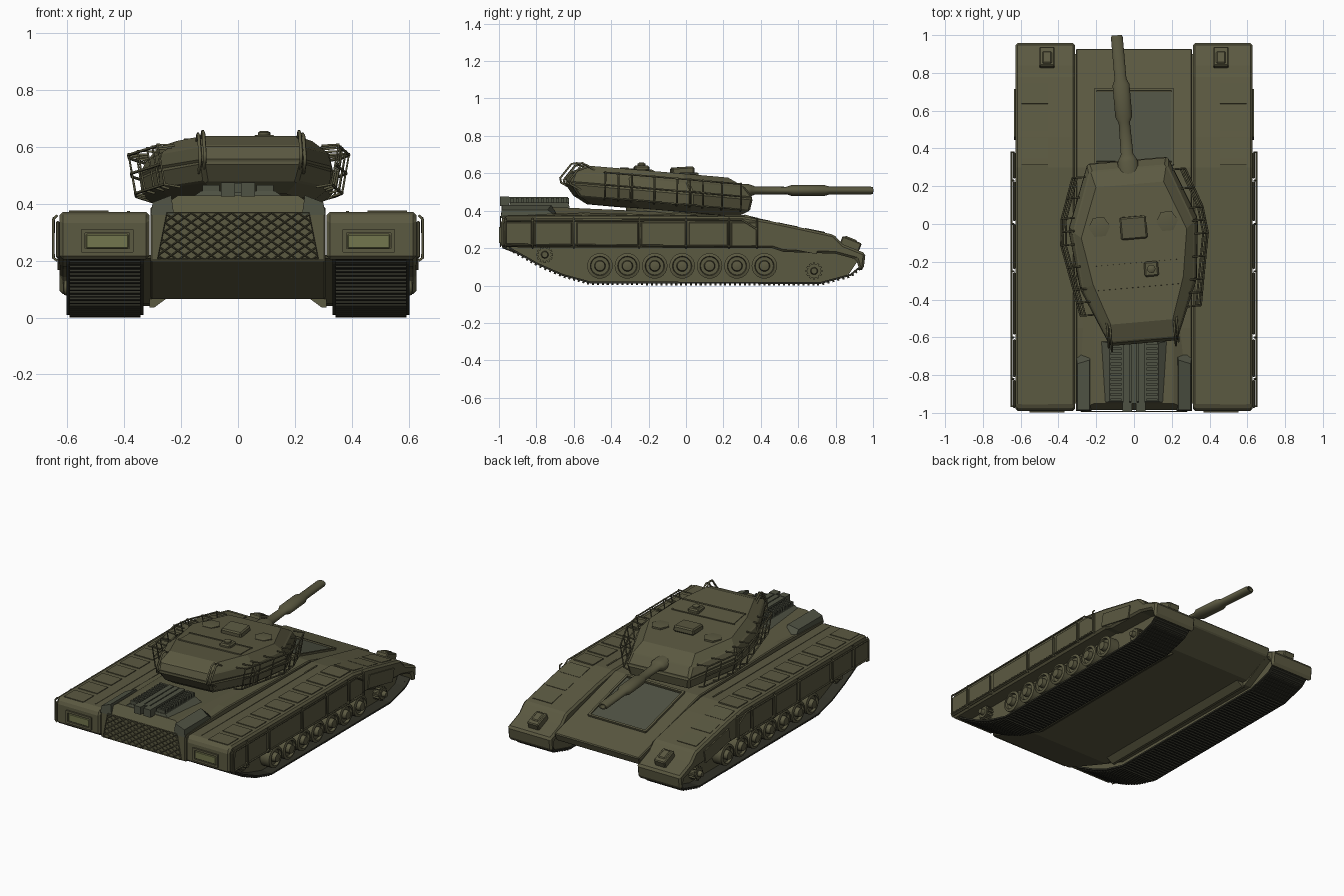
import bpy, bmesh, math
from mathutils import Matrix, Vector

if "Cube" in bpy.data.objects:
    bpy.data.objects.remove(bpy.data.objects["Cube"])


def material(name, rgb):
    m = bpy.data.materials.new(name)
    m.diffuse_color = (*rgb, 1)
    m.use_nodes = True
    m.node_tree.nodes["Principled BSDF"].inputs["Base Color"].default_value = m.diffuse_color
    return m


OLIVE = material("olive", (0.105, 0.10, 0.053))
GREY = material("grey_green", (0.078, 0.084, 0.056))
DARK = material("dark", (0.03, 0.03, 0.02))
LAMP = material("lamp", (0.17, 0.18, 0.075))


def finish(name, bm, mat, mirror=False, bevel=0, smooth=False):
    bmesh.ops.remove_doubles(bm, verts=bm.verts, dist=1e-5)
    bmesh.ops.recalc_face_normals(bm, faces=bm.faces)
    me = bpy.data.meshes.new(name)
    bm.to_mesh(me)
    bm.free()
    ob = bpy.data.objects.new(name, me)
    bpy.context.collection.objects.link(ob)
    me.materials.append(mat)
    if smooth:
        bpy.ops.object.select_all(action='DESELECT')
        ob.select_set(True)
        bpy.context.view_layer.objects.active = ob
        bpy.ops.object.shade_smooth_by_angle(angle=math.radians(35))
    if bevel:
        b = ob.modifiers.new("bevel", 'BEVEL')
        b.width, b.segments = bevel, 1
    if mirror:
        ob.modifiers.new("mirror", 'MIRROR')
    return ob


def boxes(name, items, mat=OLIVE, **kw):
    """items: (x, y, z, sx, sy, sz, tilt about x)"""
    bm = bmesh.new()
    for x, y, z, sx, sy, sz, *rx in items:
        bmesh.ops.create_cube(bm, size=1, matrix=Matrix.Translation((x, y, z))
                              @ Matrix.Rotation(rx[0] if rx else 0, 4, 'X')
                              @ Matrix.Diagonal((sx, sy, sz, 1)))
    return finish(name, bm, mat, **kw)


def loft(name, rings, mat=OLIVE, inset_rings=(), **kw):
    """closed rings of 3D points, capped at both ends"""
    bm = bmesh.new()
    vs = [[bm.verts.new(p) for p in r] for r in rings]
    n, panels = len(vs[0]), []
    for k in range(len(vs) - 1):
        for i in range(n):
            j = (i + 1) % n
            f = bm.faces.new((vs[k][i], vs[k][j], vs[k + 1][j], vs[k + 1][i]))
            if k in inset_rings:
                panels.append(f)
    bm.faces.new(vs[0][::-1])
    bm.faces.new(vs[-1])
    bmesh.ops.recalc_face_normals(bm, faces=bm.faces)
    if panels:
        bmesh.ops.inset_individual(bm, faces=panels, thickness=0.012, depth=0.006)
    return finish(name, bm, mat, **kw)


def prism(name, prof, x0, x1, mat=OLIVE, **kw):
    return loft(name, [[(x, y, z) for y, z in prof] for x in (x0, x1)], mat, **kw)


def lathe(name, prof, centres, axis='X', mat=OLIVE, n=24, stretch=1, **kw):
    """prof: (radius, position along axis)"""
    bm = bmesh.new()
    for c in centres:
        rings = []
        for r, t in prof:
            ring = []
            for i in range(n):
                a = 2 * math.pi * i / n
                u, v = r * math.cos(a), r * math.sin(a)
                p = {'X': (t, u, v), 'Y': (u * stretch, t, v), 'Z': (u, v, t)}[axis]
                ring.append(bm.verts.new(Vector(p) + Vector(c)))
            rings.append(ring)
        for a, b in zip(rings, rings[1:]):
            for i in range(n):
                bm.faces.new((a[i], a[(i + 1) % n], b[(i + 1) % n], b[i]))
        bm.faces.new(rings[0])
        bm.faces.new(rings[-1])
    return finish(name, bm, mat, smooth=True, **kw)


def tubes(name, paths, r, mat=OLIVE):
    cu = bpy.data.curves.new(name, 'CURVE')
    cu.dimensions, cu.bevel_depth, cu.bevel_resolution = '3D', r, 1
    cu.use_fill_caps = True
    for pts in paths:
        s = cu.splines.new('POLY')
        s.points.add(len(pts) - 1)
        for p, q in zip(s.points, pts):
            p.co = (*q, 1)
    ob = bpy.data.objects.new(name, cu)
    bpy.context.collection.objects.link(ob)
    cu.materials.append(mat)
    ob.modifiers.new("mirror", 'MIRROR')
    return ob


# Hull: central body, belly rims, engine deck, glacis panel
prism("hull", [(-.985, .2), (-.985, .375), (-.55, .39), (.3, .37), (.93, .2), (.91, .15),
               (.72, .065), (-.62, .065)], -.308, .308, bevel=.006)
loft("belly_rim", [[(.25, y, .068), (.312, y, .068), (.312, y, .035), (.295, y, .035)]
                   for y in (-.56, .68)], mirror=True)
loft("engine_deck", [[(-.30, -.985, .37), (.30, -.985, .37), (.30, .1, .37), (-.30, .1, .37)],
                     [(-.21, -.95, .43), (.21, -.95, .43), (.21, 0, .388), (-.21, 0, .388)]])
boxes("glacis_panel", [(0, .515, .315, .40, .38, .006, -.264)], GREY)
boxes("glacis_frame", [(s * .205, .515, .318, .014, .41, .014, -.264) for s in (-1, 1)]
      + [(0, .515 + d, .318 - d * .27, .42, .014, .014, -.264) for d in (-.197, .197)])

# Engine: radiator, cooling fins, side pods
loft("engine_base", [[(-.18, -.95, .41), (.18, -.95, .41), (.18, -.62, .41), (-.18, -.62, .41)],
                     [(-.13, -.94, .445), (.13, -.94, .445), (.13, -.63, .445), (-.13, -.63, .445)]], GREY)
boxes("engine_core", [(x, -.79, .455, .034, .32, .035) for x in (-.04, 0, .04)]
      + [(x, -.97, .45, .05, .05, .05) for x in (-.035, .035)], GREY)
boxes("engine_fins", [(.095, -.93 + .027 * i, .452, .06, .014, .03) for i in range(12)], GREY, mirror=True)
loft("engine_pod", [[(.225, -.99, .36), (.308, -.99, .36), (.308, -.68, .36), (.225, -.68, .36)],
                    [(.235, -.985, .43), (.30, -.985, .405), (.30, -.74, .405), (.235, -.72, .43)]],
     GREY, mirror=True)

# Front grille: diamond mesh clipped to a trapezoid
bm = bmesh.new()
bmesh.ops.create_grid(bm, x_segments=26, y_segments=26, size=.36,
                      matrix=Matrix.Translation((0, -.992, .285)) @ Matrix.Rotation(math.pi / 2, 4, 'X')
                      @ Matrix.Diagonal((1.2, .85, 1, 1)) @ Matrix.Rotation(math.pi / 4, 4, 'Z'))
for co, no in (((0, 0, .37), (0, 0, 1)), ((0, 0, .205), (0, 0, -1)),
               ((.285, 0, .2), (1, 0, .2)), ((-.285, 0, .2), (-1, 0, .2))):
    bmesh.ops.bisect_plane(bm, geom=bm.verts[:] + bm.edges[:] + bm.faces[:],
                           plane_co=co, plane_no=no, clear_outer=True)
grille = finish("front_grille", bm, OLIVE)
grille.modifiers.new("wire", 'WIREFRAME').thickness = .006

# Sponsons over the tracks
prism("sponson", [(-.99, .205), (-.99, .345), (-.965, .372), (.30, .37), (.46, .343), (.79, .272),
                  (.84, .22), (.96, .172), (.95, .09), (.93, .075), (.91, .14), (.80, .17),
                  (.52, .18), (.46, .20)], .312, .628, bevel=.012, mirror=True)
boxes("sponson_slats", [(.525, -.9 + .145 * i, .372, .14, .11, .008) for i in range(9)]
      + [(.525, y, .37 - (y - .30) * .205 + .003, .14, .11, .008, -.2) for y in (.40, .545, .69)]
      + [(.385, -.33, .371, .01, 1.2, .006)], mirror=True)
boxes("fender_lamp_box", [(.46, .88, .222, .08, .11, .05, -.38), (.46, .88, .245, .05, .07, .02, -.38)],
      mirror=True, bevel=.006)
boxes("nose_lamp_frame", [(.46, -.991, z, .18, .016, .014) for z in (.235, .305)]
      + [(x, -.991, .27, .014, .016, .08) for x in (.375, .545)], mirror=True)
boxes("nose_lamp", [(.46, -.99, .268, .15, .012, .05)], LAMP, mirror=True, bevel=.004)

# Side skirts with rails
boxes("skirt_plates", [(.634, y, .275, .014, w, .13) for y, w in
                       ((-.90, .15), (-.71, .20), (-.42, .33), (-.12, .24), (.12, .21), (.31, .14))],
      mirror=True, bevel=.005)
boxes("fender_plate", [(.63, .58, .235, .01, .26, .085, -.2)], mirror=True)
tubes("skirt_rails", [[(.648, -.97, .345), (.648, .30, .35), (.648, .38, .30)],
                      [(.648, -.97, .22), (.648, .38, .21)]]
      + [[(.636, y, .36), (.65, y, .345), (.65, y, .21), (.636, y, .20)]
         for y in (-.965, -.82, -.6, -.25, 0, .23, .38)], .005)

# Running gear
prism("track_frame", [(-.96, .21), (-.79, .118), (-.66, .06), (-.51, .02), (.72, .018), (.87, .06),
                      (.93, .15), (.5, .22)], .345, .53, mirror=True)
prism("hull_side", [(-.95, .21), (-.52, .05), (.7, .04), (.9, .15), (.5, .22)], .30, .35, mirror=True)
lathe("road_wheels", [(.045, .40), (.068, .40), (.068, .595), (.052, .60), (.048, .585), (.03, .585),
                      (.026, .612), (.012, .615)], [(0, -.46 + .1465 * i, .105) for i in range(7)],
      mirror=True)
teeth = [(y, z, 2 * math.pi * i / 12) for y, z in ((-.755, .165), (.685, .078)) for i in range(12)]
lathe("sprockets", [(.036, .50), (.036, .575), (.02, .575), (.016, .60)],
      [(0, -.755, .165), (0, .685, .078)], mirror=True, n=16)
boxes("sprocket_teeth", [(.55, y + .037 * math.cos(a), z + .037 * math.sin(a), .04, .016, .012, a)
                         for y, z, a in teeth], mirror=True)

# Track links along the lower run
path = [Vector(p) for p in ((-.965, .225), (-.93, .19), (-.79, .112), (-.66, .055), (-.51, .014),
                            (.72, .012), (.88, .055), (.935, .10), (.945, .15))]
links = []
for a, b in zip(path, path[1:]):
    d = b - a
    n = max(1, round(d.length / .026))
    ang = math.atan2(d.y, d.x)
    for i in range(n):
        p = a + d * ((i + .5) / n)
        links += [(.468, p.x, p.y + .002, .27, d.length / n + .002, .010, ang),
                  (.468, p.x, p.y - .003, .25, .011, .018, ang)]
boxes("track_links", links, DARK, mirror=True)

# Turret: stacked outline rings tilted down toward the gun
turret = []
SLOPE = -.085
rings = []
for z, half in ((.39, ((.13, -.52), (.25, -.26), (.28, 0), (.16, .26))),
                (.425, ((.16, -.58), (.295, -.32), (.33, 0), (.2, .32))),
                (.495, ((.175, -.63), (.305, -.32), (.34, 0), (.21, .335))),
                (.555, ((.175, -.61), (.29, -.32), (.315, -.02), (.2, .29))),
                (.595, ((.165, -.52), (.24, -.3), (.28, -.05), (.18, .21)))):
    pts = list(half) + [(-x, y) for x, y in reversed(half)]
    rings.append([(x, y, z + SLOPE * y) for x, y in pts])
turret.append(loft("turret", rings, inset_rings=(1, 2)))
lathe("turret_ring", [(.22, .36), (.22, .42)], [(0, -.1, 0)], 'Z', n=32)
top = lambda y: .596 + SLOPE * y
turret += [
    lathe("hatches", [(.058, -.01), (.058, .006), (.045, .008)],
          [(s * .18, 0, top(0)) for s in (-1, 1)], 'Z', n=6),
    boxes("roof_sight", [(0, -.02, top(-.02) + .016, .14, .12, .04, .06)], bevel=.008),
    boxes("roof_strip", [(0, -.265, top(-.265), .42, .13, .006, SLOPE)]),
    boxes("roof_strip_edges", [(0, y, top(y), .43, .012, .012, SLOPE) for y in (-.2, -.33)]),
    boxes("periscope", [(.075, -.245, top(-.245) + .01, .075, .08, .03)], bevel=.008),
    lathe("periscope_cap", [(.022, 0), (.022, .034), (.012, .04)], [(.075, -.245, top(-.245))], 'Z', n=12),
]

# Gun: mantlet, barrel and sleeve in one turned profile
turret.append(lathe("gun", [(.036, .26), (.036, .33), (.03, .35), (.022, .37), (.02, .54), (.03, .57),
                            (.03, .74), (.021, .77), (.021, .99), (.018, 1.003), (.012, 1.003),
                            (.012, .95)], [(0, 0, .508)], 'Y', stretch=1.5))

# Turret stowage racks and bustle hoops
rail = [(.29, .27), (.365, .06), (.38, -.08), (.335, -.32), (.31, -.46)]
at = lambda x, y, z, o=0: (x + o, y, z + SLOPE * y)
racks = [[at(x, y, z, o) for x, y in rail] for z, o in ((.565, .01), (.5, 0), (.43, -.015))]
for (x0, y0), (x1, y1) in zip(rail, rail[1:]):
    for t in (0, .5):
        x, y = x0 + (x1 - x0) * t, y0 + (y1 - y0) * t
        racks.append([at(x, y, .565, -.06), at(x, y, .57, .01), at(x, y, .43, -.015), at(x, y, .42, -.05)])
racks.append([at(.26, -.46, .565), at(.32, -.46, .57), at(.295, -.46, .43), at(.24, -.46, .42)])
turret.append(tubes("stowage_racks", racks, .005))
hoop = [(-.50, .61), (-.57, .655), (-.60, .65), (-.66, .575), (-.655, .55), (-.60, .52)]
turret.append(tubes("bustle_hoops", [[(.17, y, z) for y, z in hoop],
                                     [(.185, y + .02, z - .01) for y, z in hoop]], .006))

# Turn the turret slightly to one side
pivot = Matrix.Translation((0, -.05, 0))
turn = pivot @ Matrix.Rotation(math.radians(5), 4, 'Z') @ pivot.inverted()
for ob in turret:
    ob.matrix_world = turn
